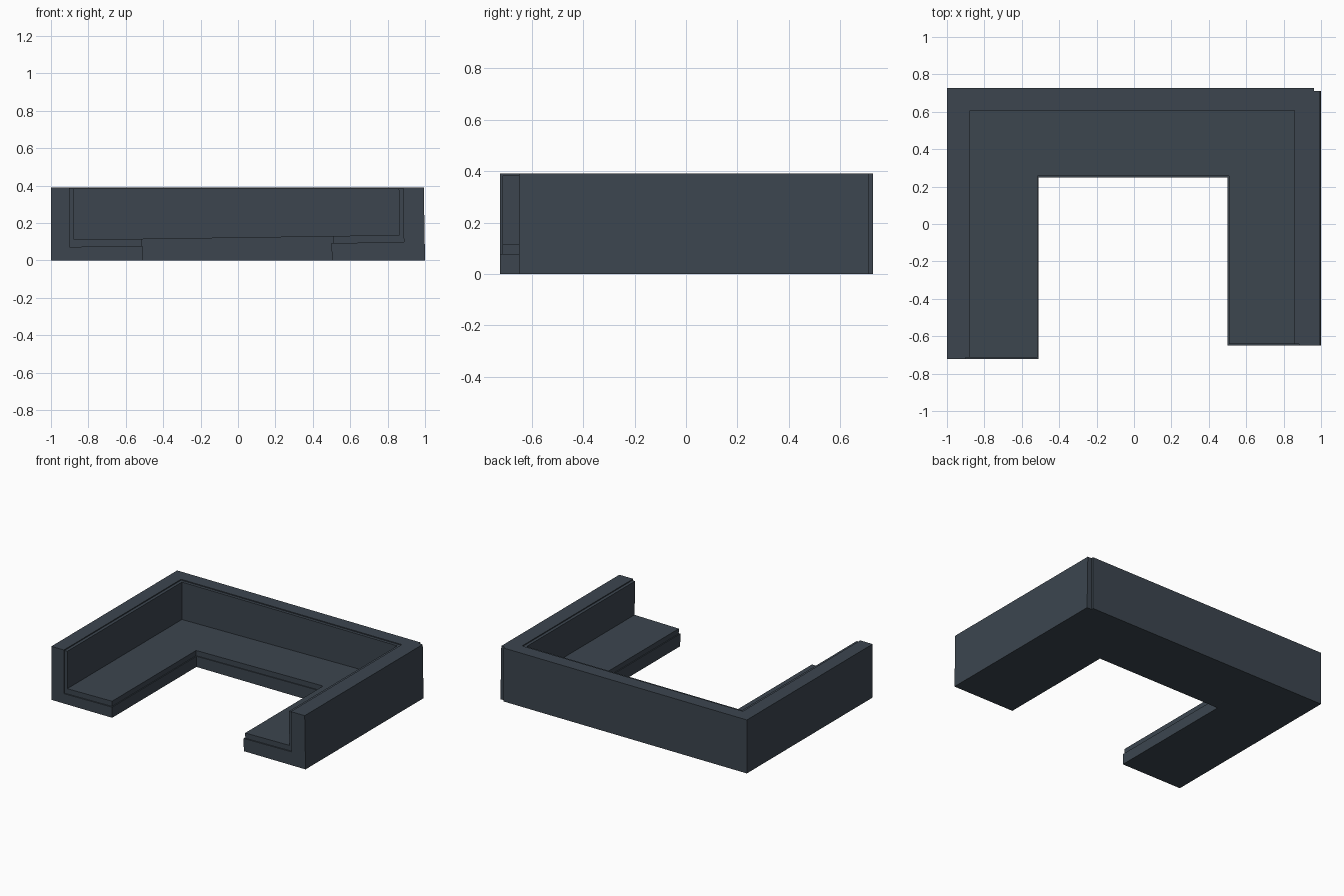
import bpy, bmesh

if "Cube" in bpy.data.objects:
    bpy.data.objects.remove(bpy.data.objects["Cube"])

TILT = 0.0145  # slight lean of the seat and right-hand side

mat = bpy.data.materials.new("slate")
mat.diffuse_color = (0.045, 0.06, 0.078, 1)
mat.use_nodes = True
mat.node_tree.nodes["Principled BSDF"].inputs["Base Color"].default_value = mat.diffuse_color


def make(name, bm):
    bmesh.ops.recalc_face_normals(bm, faces=bm.faces)
    me = bpy.data.meshes.new(name)
    bm.to_mesh(me)
    bm.free()
    ob = bpy.data.objects.new(name, me)
    bpy.context.collection.objects.link(ob)
    me.materials.append(mat)
    return ob


def sweep_u(name, profile, end_gap=0.0):
    """Sweep a (distance from outer face, height) profile round the U."""
    bm = bmesh.new()
    rings = []
    for side, end in ((-1, True), (-1, False), (1, False), (1, True)):
        ring = []
        for d, z in profile:
            if side < 0:
                x = -1 + d
            else:  # right wall is a little thicker and leans inward
                x = 1 - d - (0.012 if 0.09 < d < 0.3 else 0.008 if d > 0.3 else 0) - TILT * z * 1.2
            y = 0.727 - d * 0.975
            if end:
                y = (-0.722 if side < 0 else -0.65) + end_gap
            if 0 < z < 0.2:
                z += TILT * x
            ring.append(bm.verts.new((x, y, z)))
        rings.append(ring)
    n = len(profile)
    for a, b in zip(rings, rings[1:]):
        for i in range(n):
            j = (i + 1) % n
            bm.faces.new((a[i], a[j], b[j], b[i]))
    bm.faces.new(rings[0])
    bm.faces.new(rings[-1])
    return make(name, bm)


# Outer frame: low base with tall surrounding wall
frame = sweep_u("bench_frame", [(0, 0), (0, 0.39), (0.1, 0.39), (0.1, 0.085),
                                (0.49, 0.085), (0.49, 0)])

# Seat pad and thin backrest panel, slightly inset
sweep_u("seat_and_back_pad", [(0.1, 0.085), (0.1, 0.383), (0.122, 0.383), (0.122, 0.123),
                              (0.483, 0.123), (0.483, 0.085)], 0.009)

# Small notch at the back right corner
bm = bmesh.new()
bmesh.ops.create_cube(bm, size=1)
for v in bm.verts:
    v.co.x = 0.963 if v.co.x < 0 else 1.1
    v.co.y = 0.71 if v.co.y < 0 else 0.9
    v.co.z = -0.2 if v.co.z < 0 else 0.6
cutter = make("notch_cutter", bm)
cutter.hide_render = True
cutter.hide_viewport = True
cut = frame.modifiers.new("notch", "BOOLEAN")
cut.operation = "DIFFERENCE"
cut.solver = "EXACT"
cut.object = cutter
